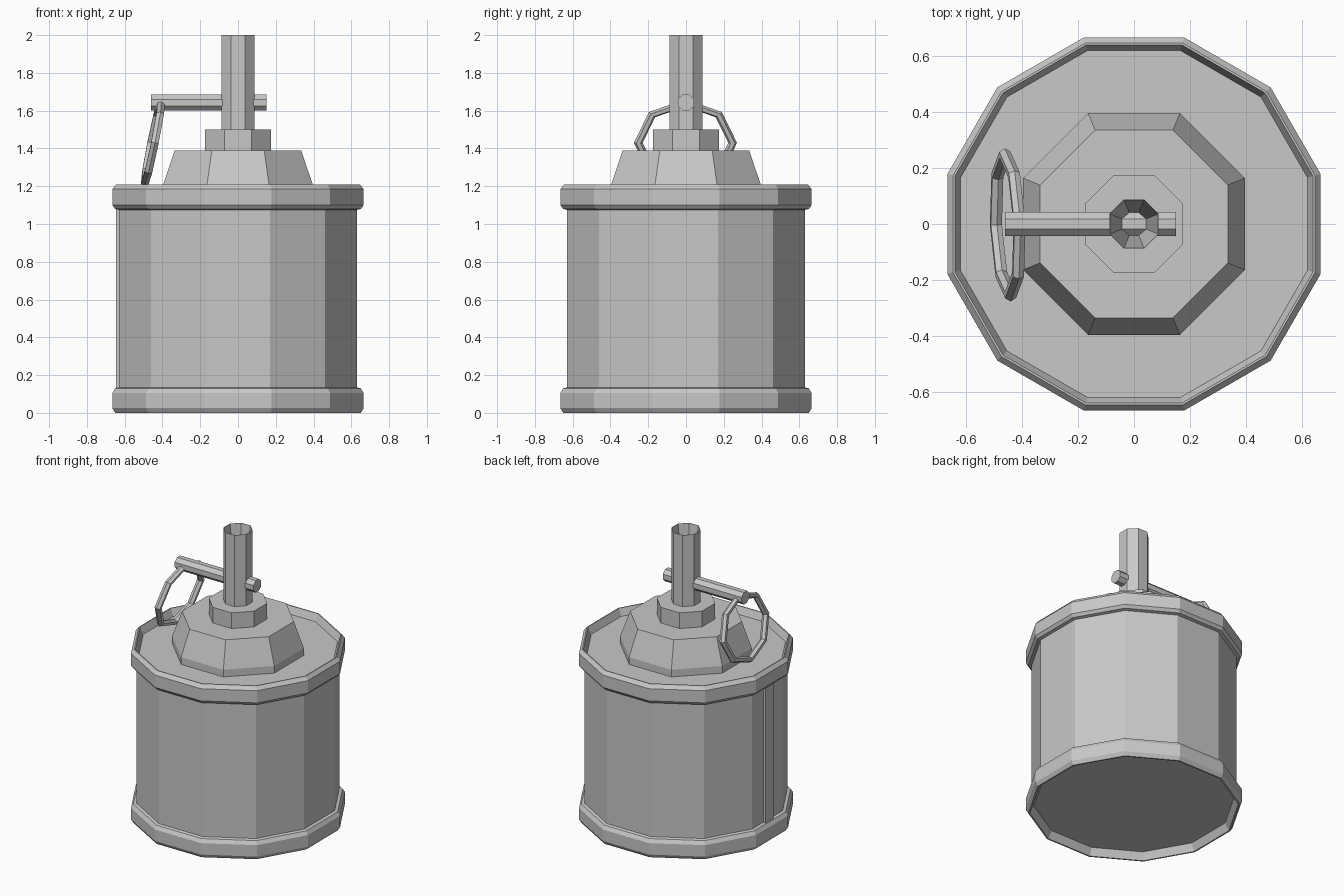
import bpy, math
from mathutils import Matrix, Vector

if "Cube" in bpy.data.objects:
    bpy.data.objects.remove(bpy.data.objects["Cube"])

metal = bpy.data.materials.new("grey metal")
metal.diffuse_color = (0.58, 0.58, 0.58, 1)
metal.use_nodes = True
metal.node_tree.nodes["Principled BSDF"].inputs["Base Color"].default_value = metal.diffuse_color


def add_object(name, verts, faces):
    mesh = bpy.data.meshes.new(name)
    mesh.from_pydata(verts, [], faces)
    mesh.materials.append(metal)
    mesh.update()
    obj = bpy.data.objects.new(name, mesh)
    bpy.context.collection.objects.link(obj)
    return obj


def lathe(name, sides, profile):
    """Spin (apothem, z) points, flats facing the axes, ends capped."""
    verts, faces = [], []
    for apothem, z in profile:
        r = apothem / math.cos(math.pi / sides)
        for i in range(sides):
            a = 2 * math.pi * (i + 0.5) / sides
            verts.append((r * math.cos(a), r * math.sin(a), z))
    for k in range(len(profile) - 1):
        for i in range(sides):
            j = (i + 1) % sides
            faces.append((k * sides + i, k * sides + j,
                          (k + 1) * sides + j, (k + 1) * sides + i))
    last = (len(profile) - 1) * sides
    faces.append(tuple(reversed(range(sides))))
    faces.append(tuple(range(last, last + sides)))
    return add_object(name, verts, faces)


# Canister with rolled rims and recessed ends
lathe("canister", 12, [
    (0.615, 0.05), (0.64, 0.0), (0.65, 0.0), (0.665, 0.025), (0.665, 0.105),
    (0.65, 0.13), (0.63, 0.135), (0.63, 1.075), (0.65, 1.08), (0.665, 1.10),
    (0.665, 1.185), (0.645, 1.21), (0.638, 1.21), (0.618, 1.16)])

# Thin seam strip down the left side
seam = [(x, y, z) for x in (-0.645, -0.625) for y in (-0.045, 0.045)
        for z in (0.125, 1.085)]
add_object("seam_strip", seam, [(0, 1, 3, 2), (4, 6, 7, 5), (0, 4, 5, 1),
                                (2, 3, 7, 6), (0, 2, 6, 4), (1, 5, 7, 3)])

# Fuse housing, collar and hollow neck
lathe("housing", 8, [(0.395, 1.15), (0.395, 1.21), (0.335, 1.39)])
lathe("collar", 8, [(0.175, 1.385), (0.175, 1.50)])
lathe("neck", 8, [(0.088, 1.49), (0.088, 2.0), (0.086, 2.0), (0.02, 1.51)])

# Cross pin through the neck
pin = lathe("pin", 8, [(0.042, -0.46), (0.042, 0.15)])
pin.matrix_world = (Matrix.Translation((0, 0, 1.643))
                    @ Matrix.Rotation(math.pi / 2, 4, 'Y'))

# Eight-sided pull ring hanging from the pin
bpy.ops.mesh.primitive_torus_add(major_segments=8, minor_segments=6,
                                 major_radius=0.25, minor_radius=0.023)
ring = bpy.context.object
ring.name = "pull_ring"
ring.data.materials.append(metal)
side = Vector((-0.04, 1, 0)).normalized()
up = Vector((0.2, 0, 1)).normalized()
normal = side.cross(up).normalized()
basis = Matrix((side, up * 0.86, normal)).transposed().to_4x4()
ring.data.transform(basis)
ring.location = (-0.45, -0.003, 1.43)
for p in ring.data.polygons:
    p.use_smooth = False
